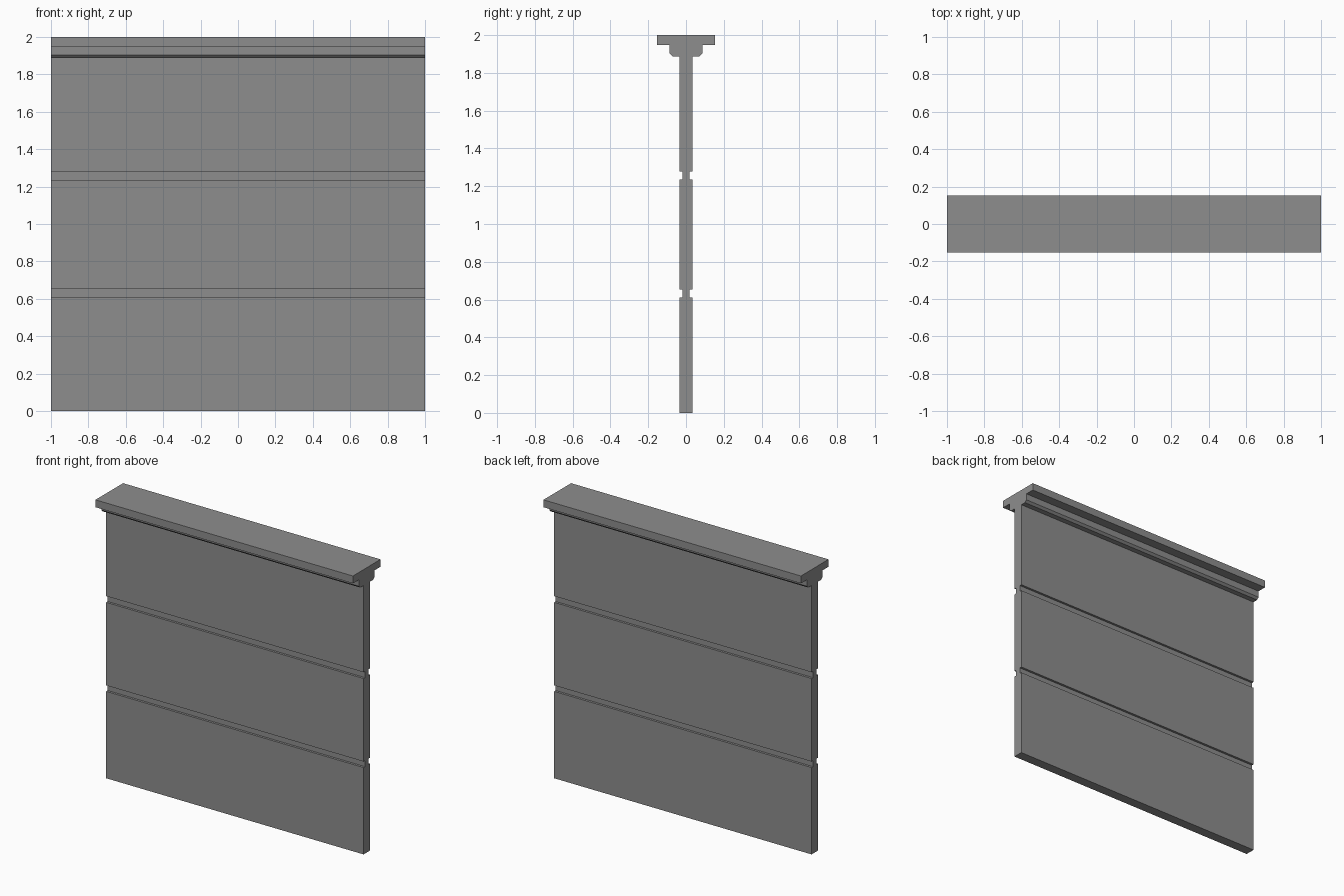
import bpy
import bmesh

cube = bpy.data.objects.get("Cube")
if cube:
    bpy.data.objects.remove(cube, do_unlink=True)

grey = bpy.data.materials.new("concrete_grey")
grey.use_nodes = True
colour = (0.27, 0.27, 0.27, 1)
grey.diffuse_color = colour
grey.node_tree.nodes["Principled BSDF"].inputs["Base Color"].default_value = colour

WALL, GROOVE, TRIM, CAP = 0.035, 0.019, 0.087, 0.153  # half depths
CHAMFER = 0.015

# Half section from the floor up: wall with two grooves
half = [(WALL, 0)]
for low, high in ((0.61, 0.652), (1.235, 1.279)):
    half += [(WALL, low), (GROOVE, low), (GROOVE, high), (WALL, high)]

# Chamfered trim and overhanging cap
half += [(WALL, 1.888), (TRIM - CHAMFER, 1.888), (TRIM, 1.888 + CHAMFER),
         (TRIM, 1.948), (CAP, 1.948), (CAP, 2)]

# Mirror the section and sweep it along the wall's length
section = half + [(-y, z) for y, z in reversed(half)]
bm = bmesh.new()
face = bm.faces.new([bm.verts.new((-1, y, z)) for y, z in section])
swept = bmesh.ops.extrude_face_region(bm, geom=[face], use_keep_orig=True)
bmesh.ops.translate(bm, vec=(2, 0, 0),
                    verts=[g for g in swept["geom"] if isinstance(g, bmesh.types.BMVert)])
bmesh.ops.recalc_face_normals(bm, faces=bm.faces)

mesh = bpy.data.meshes.new("capped_wall_panel")
bm.to_mesh(mesh)
bm.free()
mesh.materials.append(grey)
wall = bpy.data.objects.new("capped_wall_panel", mesh)
bpy.context.collection.objects.link(wall)
